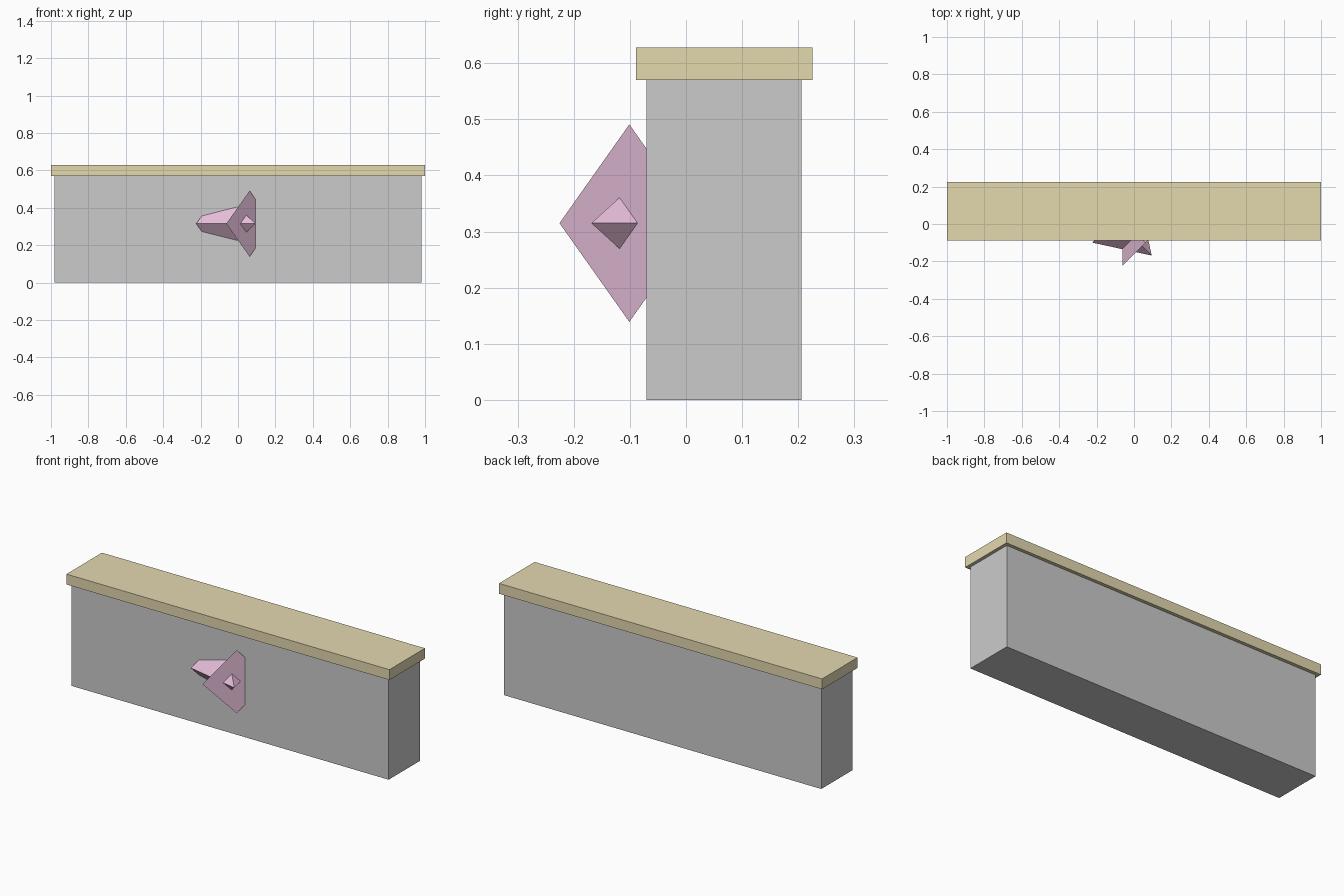
import bpy
from math import radians
from mathutils import Matrix, Vector

if "Cube" in bpy.data.objects:
    bpy.data.objects.remove(bpy.data.objects["Cube"])


def material(name, rgb):
    m = bpy.data.materials.new(name)
    m.diffuse_color = (*rgb, 1)
    m.use_nodes = True
    m.node_tree.nodes["Principled BSDF"].inputs["Base Color"].default_value = m.diffuse_color
    return m


def box(name, lo, hi, mat):
    lo, hi = Vector(lo), Vector(hi)
    bpy.ops.mesh.primitive_cube_add(size=1)
    ob = bpy.context.object
    ob.name = name
    ob.data.transform(Matrix.Translation((lo + hi) / 2) @ Matrix.Diagonal((*(hi - lo), 1)))
    ob.data.materials.append(mat)


def pyramid(name, base, direction, depth, radius, mat):
    """Four-sided spike: base centre, heading of the tip about z, length."""
    bpy.ops.mesh.primitive_cone_add(vertices=4, radius1=radius, radius2=0, depth=depth)
    ob = bpy.context.object
    ob.name = name
    ob.data.transform(Matrix.Translation(base)
                      @ Matrix.Rotation(radians(direction), 4, 'Z')
                      @ Matrix.Rotation(radians(90), 4, 'Y')
                      @ Matrix.Translation((0, 0, depth / 2)))
    ob.data.materials.append(mat)


stone = material("stone", (0.68, 0.66, 0.68))
gold = material("gold", (0.77, 0.69, 0.43))
pink = material("pink", (0.80, 0.52, 0.70))

# Wall and its overhanging cap
box("wall", (-0.982, -0.07, 0), (0.982, 0.206, 0.57), stone)
box("wall_cap", (-1, -0.089, 0.57), (1, 0.225, 0.628), gold)

# Two opposed crystals half sunk in the front face
pyramid("crystal_outward", (-0.099, 0.025, 0.315), -45, 0.274, 0.176, pink)
pyramid("crystal_inward", (0.062, -0.101, 0.315), 135, 0.176, 0.176, pink)
